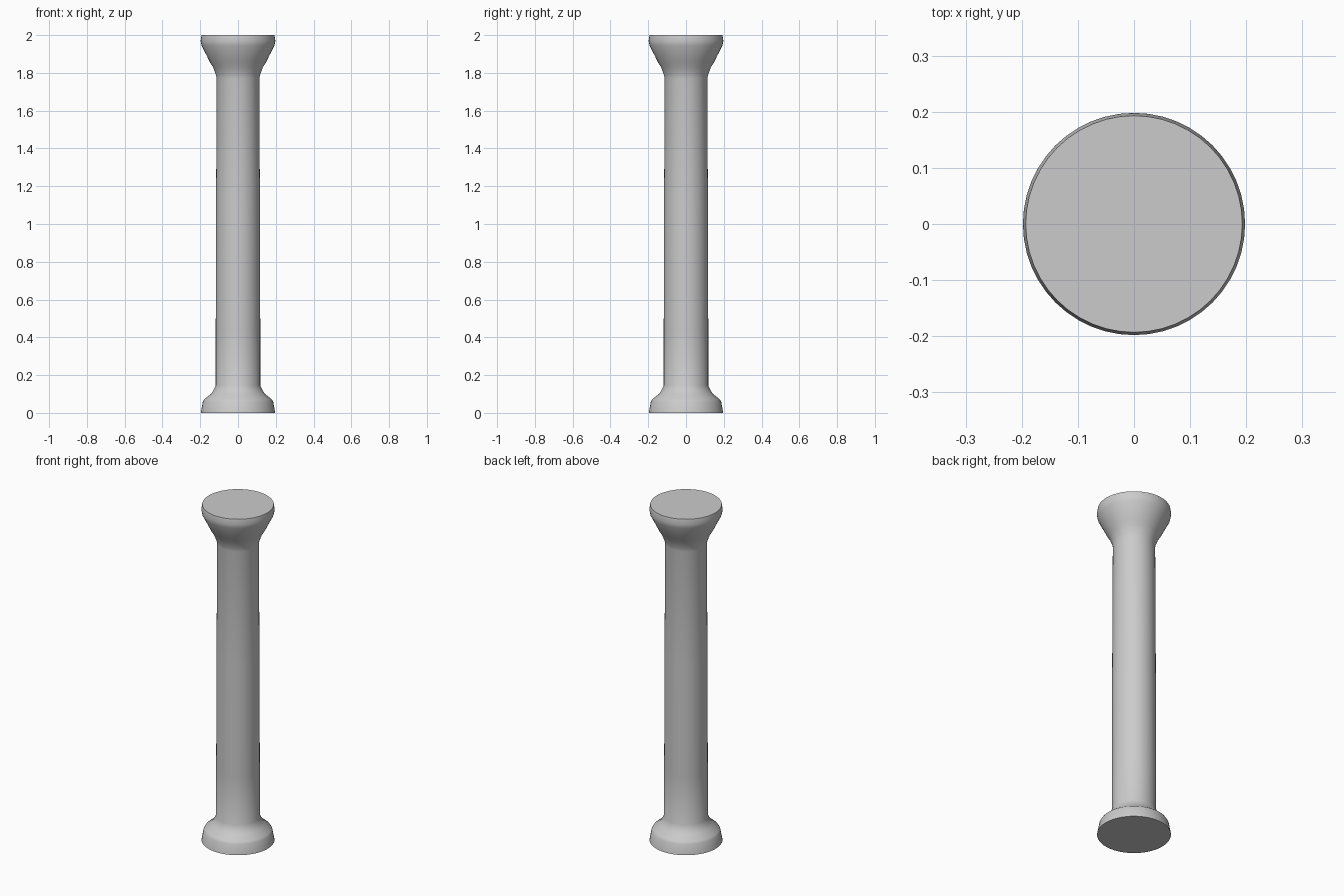
import bpy
import bmesh
from math import cos, sin, tau, radians

default = bpy.data.objects.get("Cube")
if default:
    bpy.data.objects.remove(default, do_unlink=True)

# Plain stone colour
stone = bpy.data.materials.new("stone_grey")
stone.use_nodes = True
colour = (0.6, 0.6, 0.6, 1)
stone.diffuse_color = colour
stone.node_tree.nodes["Principled BSDF"].inputs["Base Color"].default_value = colour


def lathe(name, profile, sides=48):
    """Turn a (radius, height) profile around z and close both ends."""
    bm = bmesh.new()
    rings = [[bm.verts.new((r * cos(tau * i / sides), r * sin(tau * i / sides), z))
              for i in range(sides)] for r, z in profile]
    for low, high in zip(rings, rings[1:]):
        for i in range(sides):
            j = (i + 1) % sides
            bm.faces.new((low[i], low[j], high[j], high[i]))
    bm.faces.new(rings[0][::-1])
    bm.faces.new(rings[-1])
    mesh = bpy.data.meshes.new(name)
    bm.to_mesh(mesh)
    bm.free()
    mesh.materials.append(stone)
    obj = bpy.data.objects.new(name, mesh)
    bpy.context.collection.objects.link(obj)
    bpy.ops.object.select_all(action="DESELECT")
    obj.select_set(True)
    bpy.context.view_layer.objects.active = obj
    bpy.ops.object.shade_smooth_by_angle(angle=radians(50))
    return obj


# Flared base, gently tapering shaft and flared capital
base = [(0.197, 0), (0.186, 0.06), (0.178, 0.073), (0.143, 0.1), (0.13, 0.12), (0.118, 0.145)]
shaft = [(0.118, 0.43), (0.116, 1.1), (0.113, 1.77)]
capital = [(0.117, 1.79), (0.132, 1.83), (0.148, 1.855), (0.165, 1.89),
           (0.193, 1.945), (0.198, 1.97), (0.193, 2)]
lathe("column", base + shaft + capital)
